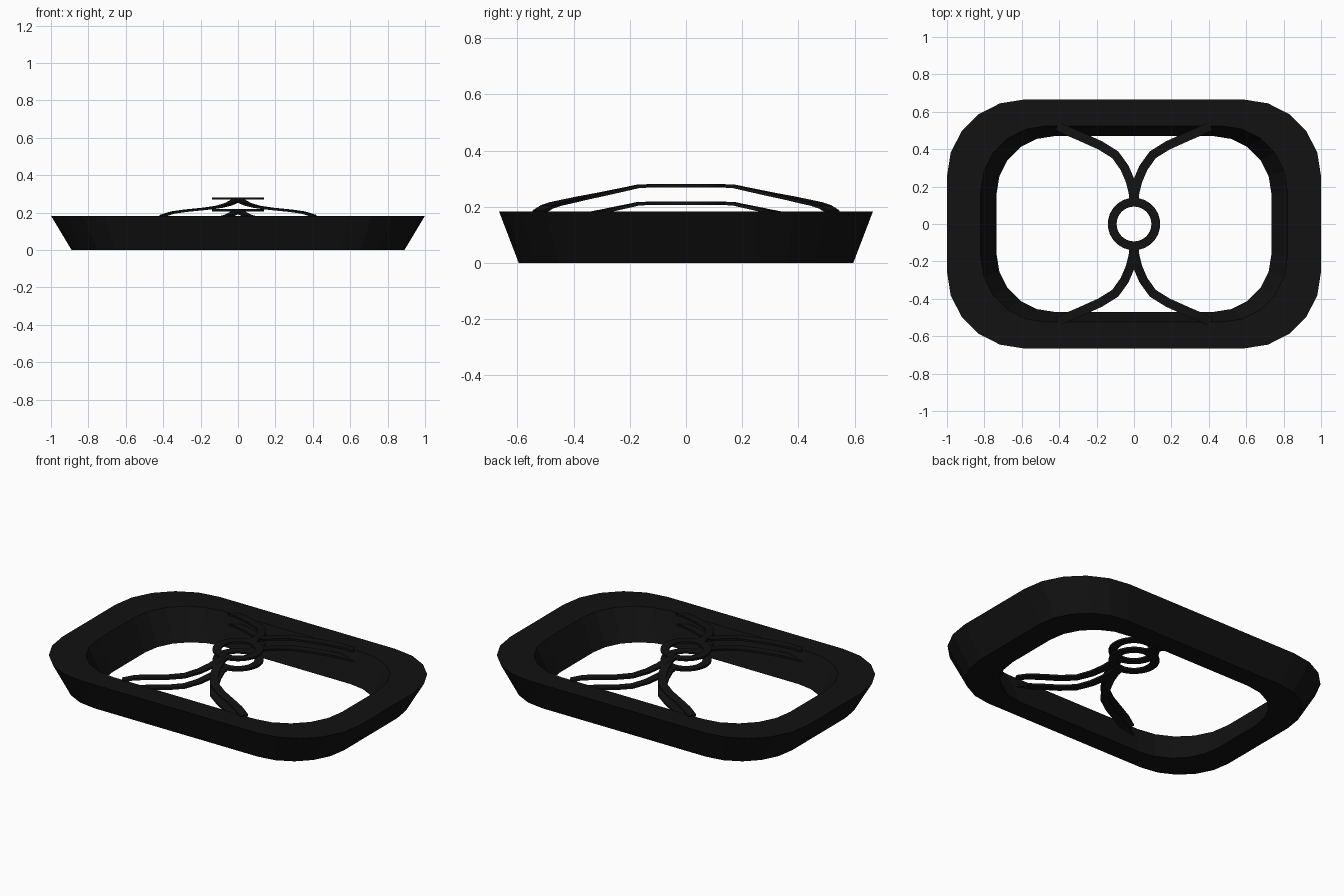
import bpy, bmesh, math
from mathutils import Vector

if "Cube" in bpy.data.objects:
    bpy.data.objects.remove(bpy.data.objects["Cube"])

black = bpy.data.materials.new("black_iron")
black.diffuse_color = (0.006, 0.006, 0.006, 1)
black.use_nodes = True
black.node_tree.nodes["Principled BSDF"].inputs["Base Color"].default_value = black.diffuse_color


def loft(name, sections, closed=False):
    """Skin a list of closed cross-sections; optionally join last to first."""
    bm = bmesh.new()
    rows = [[bm.verts.new(p) for p in s] for s in sections]
    n = len(rows[0])
    pairs = list(zip(rows, rows[1:]))
    if closed:
        pairs.append((rows[-1], rows[0]))
    for a, b in pairs:
        for i in range(n):
            j = (i + 1) % n
            bm.faces.new((a[i], a[j], b[j], b[i]))
    if not closed:
        bm.faces.new(rows[0])
        bm.faces.new(rows[-1])
    bmesh.ops.recalc_face_normals(bm, faces=bm.faces)
    mesh = bpy.data.meshes.new(name)
    bm.to_mesh(mesh)
    bm.free()
    ob = bpy.data.objects.new(name, mesh)
    bpy.context.collection.objects.link(ob)
    mesh.materials.append(black)
    return ob


def rounded_rect(hx, hy, r, z, seg=5):
    pts = []
    for q, (sx, sy) in enumerate(((1, 1), (-1, 1), (-1, -1), (1, -1))):
        for k in range(seg + 1):
            a = math.radians(90) * (q + k / seg)
            pts.append((sx * (hx - r) + r * math.cos(a),
                        sy * (hy - r) + r * math.sin(a), z))
    return pts


# Tapered rim with rounded corners and an open middle
loft("rim", [
    rounded_rect(0.89, 0.595, 0.34, 0.0),
    rounded_rect(1.0, 0.665, 0.41, 0.183),
    rounded_rect(0.82, 0.525, 0.35, 0.183),
    rounded_rect(0.735, 0.47, 0.31, 0.0),
], closed=True)

# Two stacked grates: a flat ring with forked arms to the front and back
ARM = [(0.0, -0.12, 0.275), (0.005, -0.17, 0.273), (0.02, -0.23, 0.260),
       (0.05, -0.30, 0.245), (0.10, -0.37, 0.231), (0.18, -0.42, 0.220),
       (0.28, -0.465, 0.210), (0.35, -0.495, 0.200), (0.41, -0.525, 0.181)]
HALF_W, HALF_T = 0.024, 0.006


def arm_sections(sx, sy, dz):
    path = [Vector((x * sx, y * sy, z + dz)) for x, y, z in ARM]
    out = []
    for i, p in enumerate(path):
        d = path[min(i + 1, len(path) - 1)] - path[max(i - 1, 0)]
        side = Vector((-d.y, d.x, 0)).normalized() * HALF_W
        up = Vector((0, 0, HALF_T))
        out.append([p - side - up, p + side - up, p + side + up, p - side + up])
    return out


for label, dz in (("upper", 0.0), ("lower", -0.062)):
    circle = []
    for k in range(32):
        a = 2 * math.pi * k / 32
        z = 0.275 + dz
        circle.append([(r * math.cos(a), r * math.sin(a), z + t) for r, t in
                       ((0.093, -HALF_T), (0.14, -HALF_T),
                        (0.14, HALF_T), (0.093, HALF_T))])
    loft(label + "_ring", circle, closed=True)
    for sx, xs in ((1, "right"), (-1, "left")):
        for sy, ys in ((1, "front"), (-1, "back")):
            loft(f"{label}_arm_{ys}_{xs}", arm_sections(sx, sy, dz))
